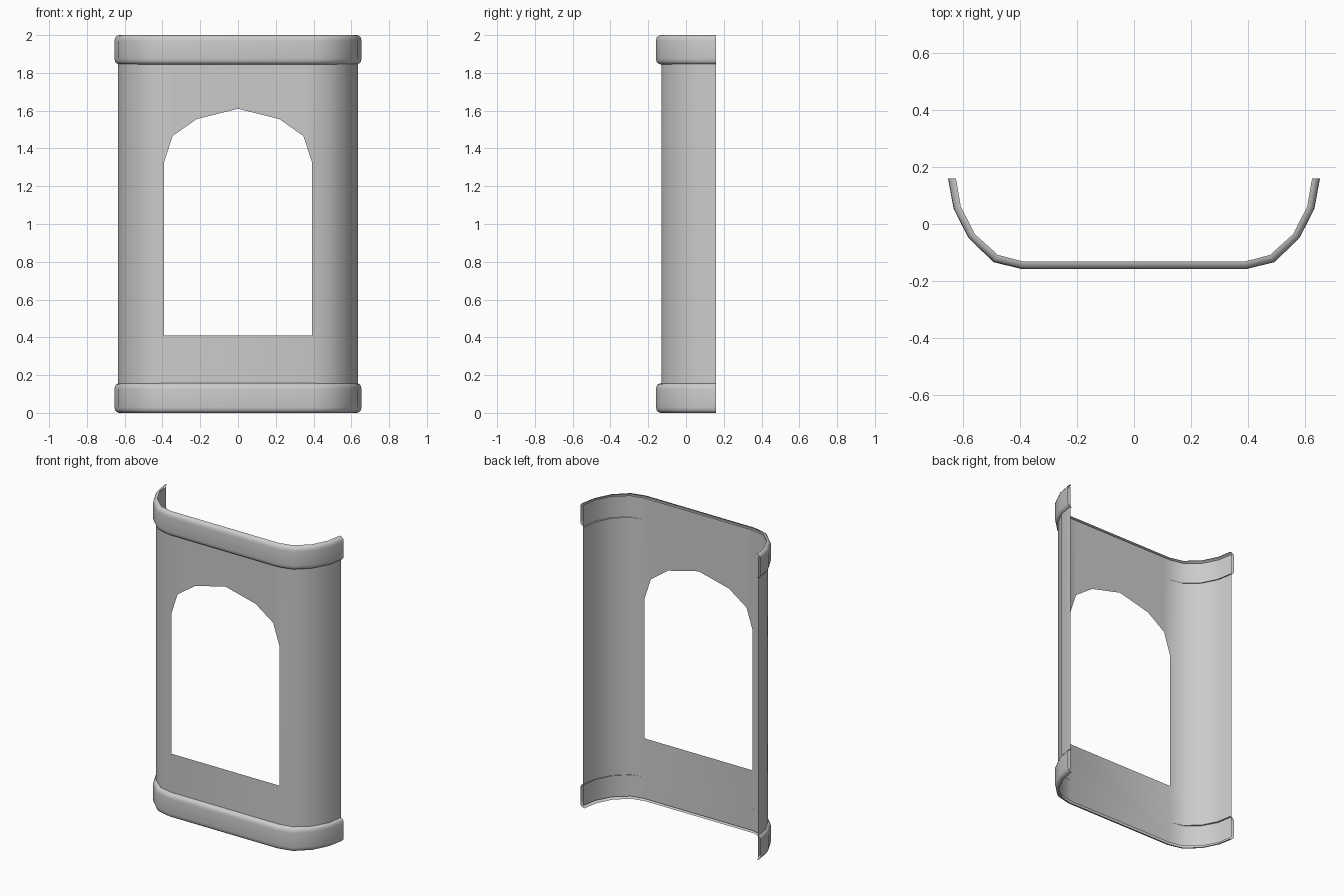
import bpy
import bmesh
import math

if "Cube" in bpy.data.objects:
    bpy.data.objects.remove(bpy.data.objects["Cube"])

# Half plan outlines, from the flat front round to the side
INNER = [(0.392, -0.131), (0.478, -0.109), (0.560, -0.035), (0.609, 0.062), (0.626, 0.16)]
OUTER = [(0.392, -0.159), (0.494, -0.134), (0.582, -0.049), (0.634, 0.053), (0.654, 0.16)]
WALL = [(0.392, -0.131), (0.480, -0.112), (0.566, -0.040), (0.618, 0.058), (0.635, 0.16)]
# Half window arch, springing to crown
ARCH = [(0.392, 1.325), (0.347, 1.465), (0.22, 1.555), (0.0, 1.61)]
WALL_BOTTOM, WALL_TOP, SILL = 0.015, 1.985, 0.41


def full(half):
    """Mirror a half outline to run from left to right."""
    return [(-x, y) for x, y in reversed(half)] + list(half)


def finish(name, bm, angle=40):
    bmesh.ops.remove_doubles(bm, verts=bm.verts, dist=0.0005)
    bmesh.ops.recalc_face_normals(bm, faces=bm.faces)
    # Open sheets face the front
    if sum(f.normal.y * f.calc_area() for f in bm.faces) > 0:
        bmesh.ops.reverse_faces(bm, faces=bm.faces)
    mesh = bpy.data.meshes.new(name)
    bm.to_mesh(mesh)
    bm.free()
    obj = bpy.data.objects.new(name, mesh)
    bpy.context.collection.objects.link(obj)
    bpy.ops.object.select_all(action='DESELECT')
    bpy.context.view_layer.objects.active = obj
    obj.select_set(True)
    bpy.ops.object.shade_smooth_by_angle(angle=math.radians(angle))
    return obj


def quad(bm, points):
    bm.faces.new([bm.verts.new(p) for p in points])


# Thin curved wall with an arched opening in its flat front
bm = bmesh.new()
y = WALL[0][1]
for s in (-1, 1):
    for (x0, y0), (x1, y1) in zip(WALL, WALL[1:]):
        levels = [WALL_BOTTOM, SILL, ARCH[0][1], WALL_TOP]
        for z0, z1 in zip(levels, levels[1:]):
            quad(bm, [(s * x0, y0, z0), (s * x1, y1, z0), (s * x1, y1, z1), (s * x0, y0, z1)])
    for (x0, z0), (x1, z1) in zip(ARCH, ARCH[1:]):
        quad(bm, [(s * x0, y, z0), (s * x1, y, z1), (s * x1, y, WALL_TOP), (s * x0, y, WALL_TOP)])
w = WALL[0][0]
quad(bm, [(-w, y, WALL_BOTTOM), (w, y, WALL_BOTTOM), (w, y, SILL), (-w, y, SILL)])
finish("arched_wall", bm)


def trim(name, z, height):
    """Rounded moulding swept round the wall, open at the back."""
    lower = [(0.0, 0.0), (0.3, 0.001), (0.7, 0.007), (0.92, 0.017), (1.0, 0.032)]
    profile = lower + [(t, height - h) for t, h in reversed(lower)]
    bm = bmesh.new()
    rows = []
    for (xi, yi), (xo, yo) in zip(full(INNER), full(OUTER)):
        rows.append([bm.verts.new((xi + (xo - xi) * t, yi + (yo - yi) * t, z + h))
                     for t, h in profile])
    for a, b in zip(rows, rows[1:]):
        for i in range(len(profile) - 1):
            bm.faces.new((a[i], b[i], b[i + 1], a[i + 1]))
    finish(name, bm, 50)


# Top and bottom mouldings
trim("bottom_trim", 0.0, 0.157)
trim("top_trim", 1.845, 0.155)
